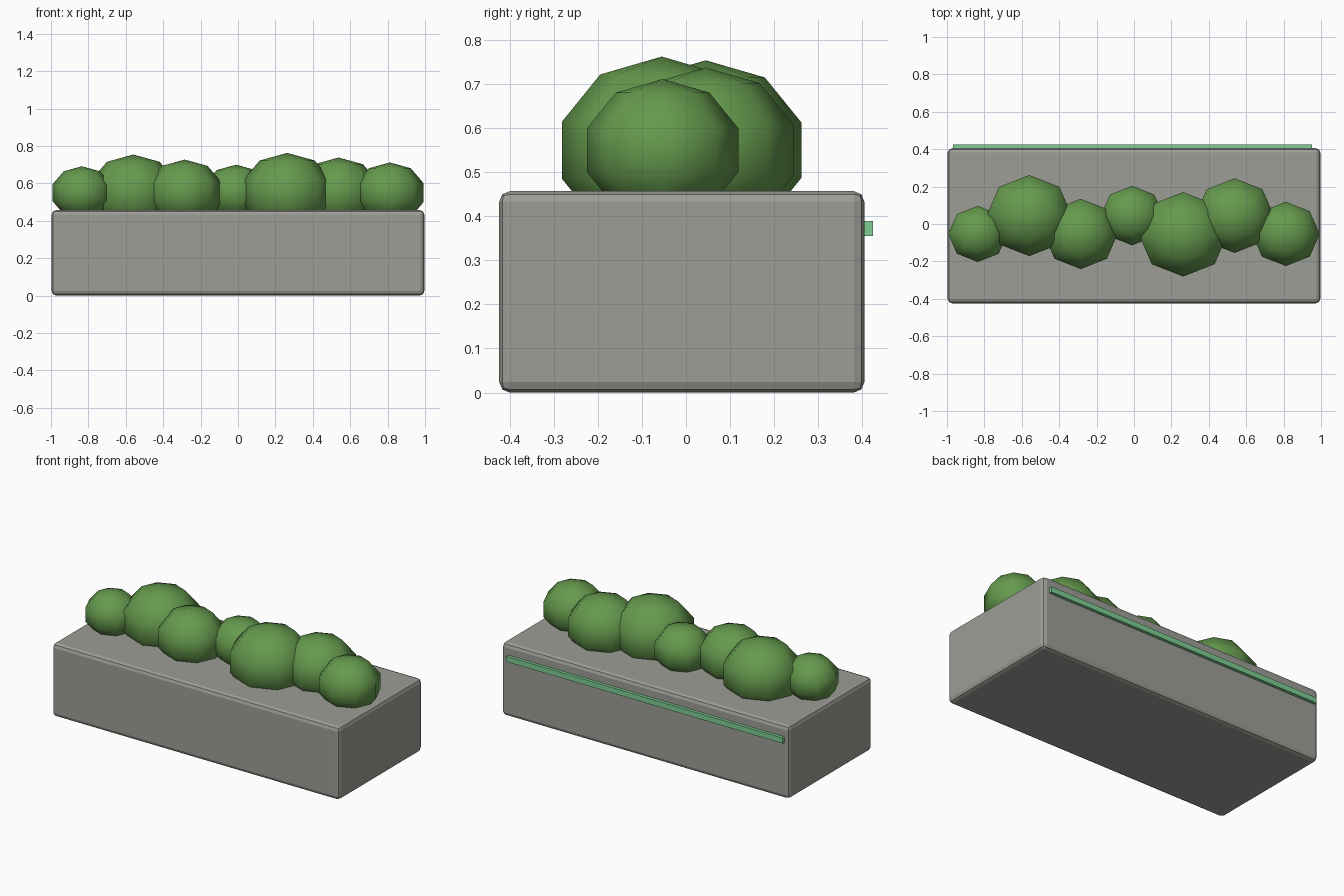
import bpy
from math import radians

cube = bpy.data.objects.get("Cube")
if cube:
    bpy.data.objects.remove(cube, do_unlink=True)


def material(name, rgb):
    mat = bpy.data.materials.new(name)
    mat.use_nodes = True
    mat.diffuse_color = (*rgb, 1)
    bsdf = next(n for n in mat.node_tree.nodes if n.type == 'BSDF_PRINCIPLED')
    bsdf.inputs["Base Color"].default_value = (*rgb, 1)
    bsdf.inputs["Roughness"].default_value = 0.9
    return mat


stone = material("stone grey", (0.34, 0.34, 0.31))
leaf = material("leaf green", (0.13, 0.32, 0.075))
mint = material("mint green", (0.21, 0.62, 0.29))


def box(name, low, high, mat):
    """Axis-aligned box between two corners."""
    centre = [(a + b) / 2 for a, b in zip(low, high)]
    bpy.ops.mesh.primitive_cube_add(size=1, location=centre)
    obj = bpy.context.object
    obj.name = name
    obj.scale = [b - a for a, b in zip(low, high)]
    bpy.ops.object.transform_apply(location=False, rotation=False, scale=True)
    obj.data.materials.append(mat)
    return obj


def bush(name, x, y, radius):
    """Squashed low-poly ball, half sunk in the planter."""
    bpy.ops.mesh.primitive_uv_sphere_add(segments=8, ring_count=5, radius=radius,
                                         location=(x, y, 0.55))
    obj = bpy.context.object
    obj.name = name
    obj.scale = (1, 0.95, 0.85)
    bpy.ops.object.transform_apply(location=False, rotation=False, scale=True)
    bpy.ops.object.shade_smooth()
    obj.data.materials.append(leaf)


# Planter block with rounded edges
planter = box("planter", (-0.996, -0.424, 0), (0.996, 0.405, 0.457), stone)
bevel = planter.modifiers.new("rounded_edges", 'BEVEL')
bevel.width = 0.024
bevel.segments = 2
bevel.limit_method = 'ANGLE'
bevel.angle_limit = radians(40)

# Strip along the back
box("back_strip", (-0.967, 0.4, 0.355), (0.953, 0.424, 0.389), mint)

# Row of bushes: x, y, radius
bushes = [(-0.835, -0.053, 0.166), (-0.56, 0.045, 0.24), (-0.285, -0.053, 0.208),
          (-0.01, 0.045, 0.176), (0.263, -0.055, 0.25), (0.538, 0.045, 0.221),
          (0.812, -0.053, 0.19)]
for i, (x, y, r) in enumerate(bushes, 1):
    bush(f"bush_{i}", x, y, r)
